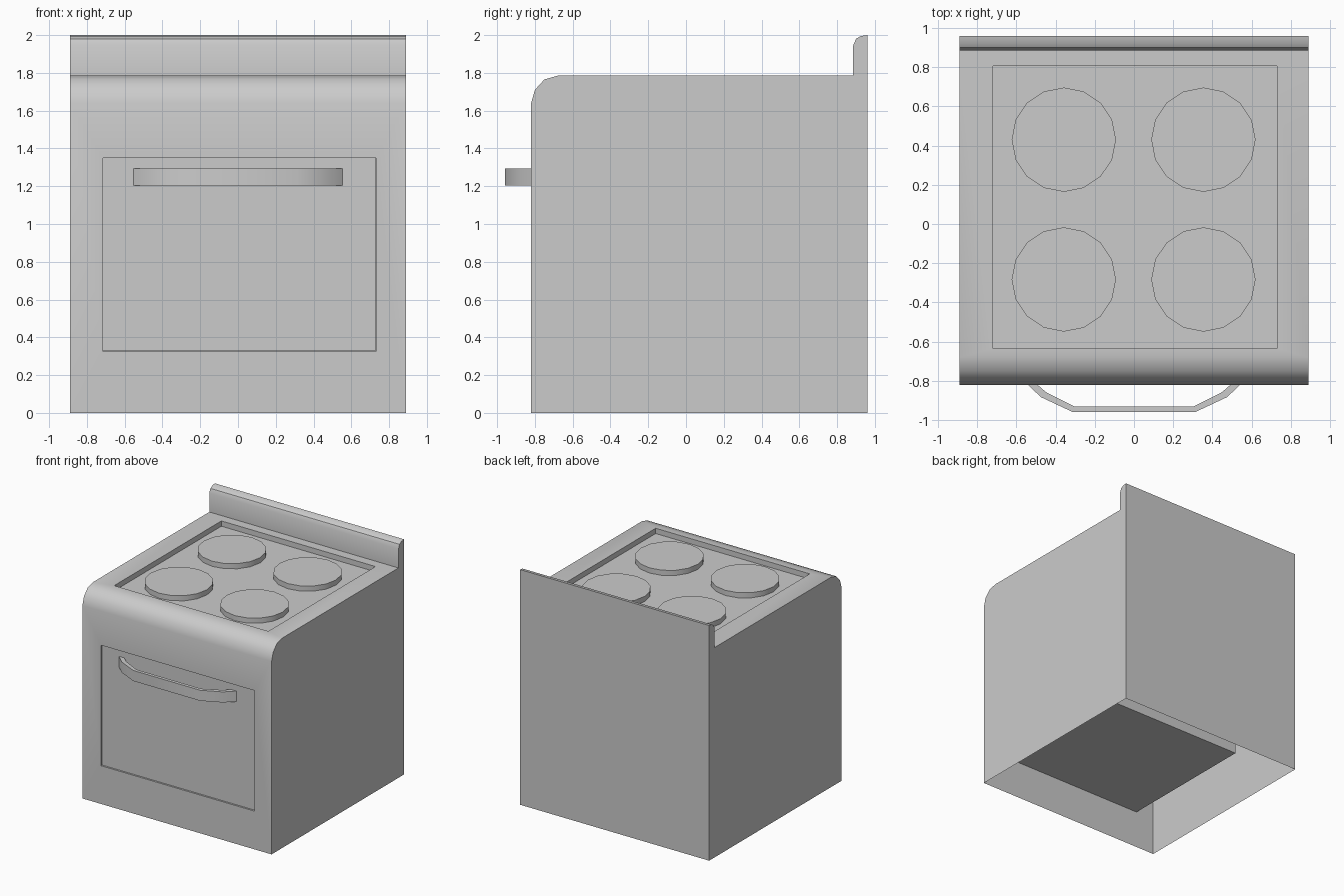
import bpy, bmesh, math

if "Cube" in bpy.data.objects:
    bpy.data.objects.remove(bpy.data.objects["Cube"])


def link(name, bm):
    bmesh.ops.recalc_face_normals(bm, faces=bm.faces)
    mesh = bpy.data.meshes.new(name)
    bm.to_mesh(mesh)
    bm.free()
    ob = bpy.data.objects.new(name, mesh)
    bpy.context.collection.objects.link(ob)
    return ob


def prism(name, points, direction):
    """Extrude a closed 3D outline along a direction."""
    bm = bmesh.new()
    face = bm.faces.new([bm.verts.new(p) for p in points])
    ext = bmesh.ops.extrude_face_region(bm, geom=[face], use_keep_orig=True)
    moved = [v for v in ext["geom"] if isinstance(v, bmesh.types.BMVert)]
    bmesh.ops.translate(bm, verts=moved, vec=direction)
    return link(name, bm)


def box(name, x0, x1, y0, y1, z0, z1):
    return prism(name, [(x0, y0, z0), (x1, y0, z0), (x1, y1, z0), (x0, y1, z0)],
                 (0, 0, z1 - z0))


def smooth(ob):
    bpy.ops.object.select_all(action='DESELECT')
    ob.select_set(True)
    bpy.context.view_layer.objects.active = ob
    bpy.ops.object.shade_smooth_by_angle(angle=math.radians(35))


# Body: side profile with rounded front edge and back splash
profile = [(-0.82, 0), (-0.82, 1.64), (-0.80, 1.71), (-0.75, 1.765), (-0.68, 1.785),
           (0.885, 1.785), (0.885, 1.945), (0.90, 1.98), (0.925, 1.995),
           (0.96, 2.0), (0.96, 0)]
body = prism("stove_body", [(-0.89, y, z) for y, z in profile], (1.78, 0, 0))

# Cut the oven cavity and the sunken cooktop
cutters = [box("oven_cutter", -0.715, 0.73, -1.0, 0.42, 0.325, 1.35),
           box("cooktop_cutter", -0.72, 0.73, -0.635, 0.805, 1.74, 1.9)]
bpy.context.view_layer.objects.active = body
for cutter in cutters:
    cutter.hide_render = True
    mod = body.modifiers.new("cut", 'BOOLEAN')
    mod.operation = 'DIFFERENCE'
    mod.solver = 'EXACT'
    mod.object = cutter
    bpy.ops.object.modifier_apply(modifier=mod.name)
    bpy.data.objects.remove(cutter, do_unlink=True)

# The underside is open
bm = bmesh.new()
bm.from_mesh(body.data)
floor = [f for f in bm.faces if all(abs(v.co.z) < 1e-4 for v in f.verts)]
bmesh.ops.delete(bm, geom=floor, context='FACES_ONLY')
bm.to_mesh(body.data)
bm.free()
smooth(body)

# Oven door, slightly sunk into the front
box("oven_door", -0.714, 0.727, -0.81, -0.77, 0.328, 1.349)

# Bowed door handle, half outline mirrored across x
outer = [(0.563, -0.80), (0.475, -0.883), (0.315, -0.958)]
inner = [(0.305, -0.93), (0.45, -0.857), (0.515, -0.80)]
half = outer + inner
outline = ([(-x, y) for x, y in outer] + outer[::-1]
           + inner[::-1] + [(-x, y) for x, y in inner])
handle = prism("door_handle", [(x, y, 1.205) for x, y in outline], (0, 0, 0.09))
smooth(handle)

# Four hotplates standing in the cooktop
for row, y in (("front", -0.283), ("back", 0.43)):
    for side, x in (("left", -0.358), ("right", 0.354)):
        ring = [(x + 0.266 * math.cos(k * math.tau / 16),
                 y + 0.266 * math.sin(k * math.tau / 16), 1.74) for k in range(16)]
        smooth(prism(f"hotplate_{row}_{side}", ring, (0, 0, 0.044)))
